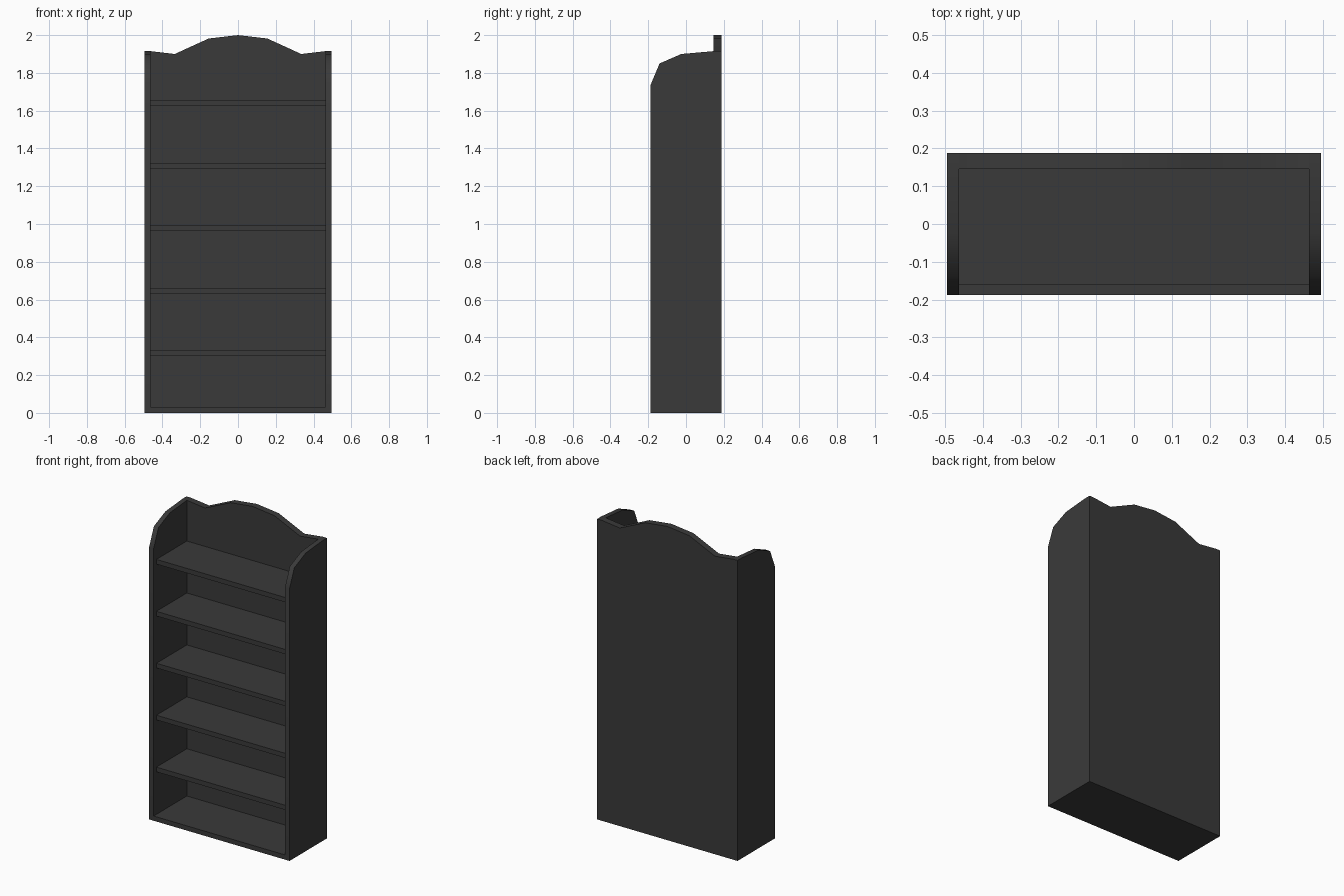
import bpy, bmesh
from math import radians

if "Cube" in bpy.data.objects:
    bpy.data.objects.remove(bpy.data.objects["Cube"])

W, T = 0.495, 0.032        # half width, side thickness
IN = W - T                 # half inner width
D, BACK = 0.188, 0.146     # half depth, front of the back panel

paint = bpy.data.materials.new("dark_grey")
paint.diffuse_color = (0.042, 0.042, 0.042, 1)
paint.use_nodes = True
paint.node_tree.nodes["Principled BSDF"].inputs["Base Color"].default_value = paint.diffuse_color


def prism(name, outline, axis, lo, hi):
    """Extrude an outline (u, z) along x or y from lo to hi."""
    bm = bmesh.new()
    place = (lambda u, z: (lo, u, z)) if axis == 'x' else (lambda u, z: (u, lo, z))
    face = bm.faces.new([bm.verts.new(place(u, z)) for u, z in outline])
    ext = bmesh.ops.extrude_face_region(bm, geom=[face])
    moved = [v for v in ext["geom"] if isinstance(v, bmesh.types.BMVert)]
    step = (hi - lo, 0, 0) if axis == 'x' else (0, hi - lo, 0)
    bmesh.ops.translate(bm, vec=step, verts=moved)
    bmesh.ops.recalc_face_normals(bm, faces=bm.faces)
    me = bpy.data.meshes.new(name)
    bm.to_mesh(me)
    bm.free()
    me.materials.append(paint)
    ob = bpy.data.objects.new(name, me)
    bpy.context.collection.objects.link(ob)
    return ob


def board(name, y0, y1, z0, z1):
    return prism(name, [(y0, z0), (y1, z0), (y1, z1), (y0, z1)], 'x', -IN, IN)


# Side panels with a rounded top front corner
side = [(-D, 0), (D, 0), (D, 1.915), (BACK, 1.915),
        (-0.025, 1.9), (-0.14, 1.85), (-D, 1.735)]
curved = [prism("left_side", side, 'x', -W, -IN),
          prism("right_side", side, 'x', IN, W)]

# Back panel with an arched crest
crest = [(IN, 1.915), (0.335, 1.9), (0.155, 1.982)]
top = crest + [(0, 2.0)] + [(-x, z) for x, z in reversed(crest)]
curved.append(prism("back_panel", [(-IN, 0), (IN, 0)] + top, 'y', BACK, D))

# Base board flush with the sides, and five set-back shelves
board("base_board", -D, BACK, 0, 0.03)
for i in range(1, 6):
    z = 0.331 * i - 0.03
    board(f"shelf_{i}", -0.16, BACK, z, z + 0.03)

# Smooth the curved rims, keep the corners sharp
for ob in curved:
    bpy.ops.object.select_all(action='DESELECT')
    ob.select_set(True)
    bpy.context.view_layer.objects.active = ob
    bpy.ops.object.shade_smooth_by_angle(angle=radians(45))
